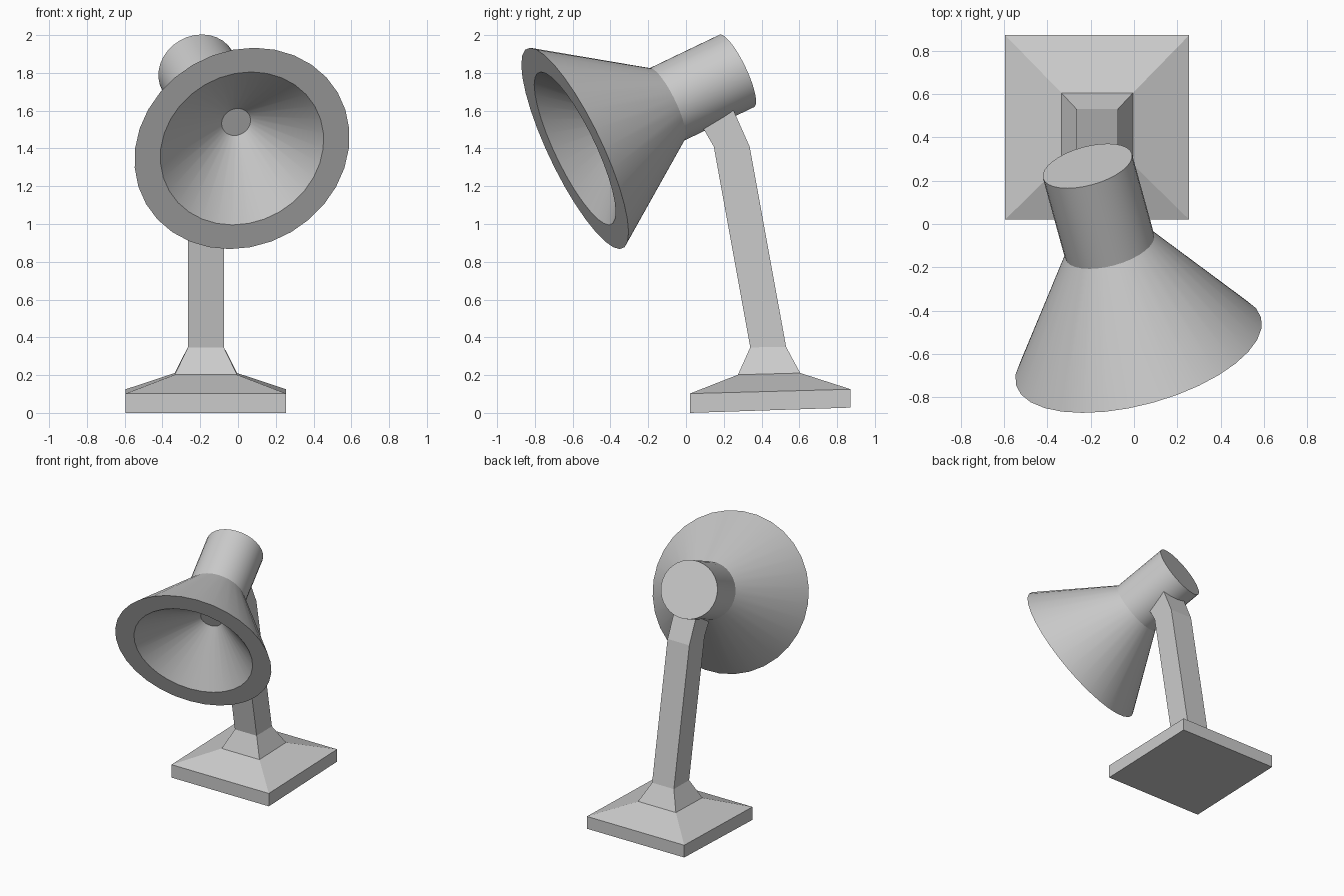
import bpy, math
from mathutils import Vector

if "Cube" in bpy.data.objects:
    bpy.data.objects.remove(bpy.data.objects["Cube"])


def loft(name, rings, smooth=False):
    """Skin a stack of equal-sized rings and cap both ends."""
    n = len(rings[0])
    verts = [p for ring in rings for p in ring]
    faces = [(a * n + i, a * n + (i + 1) % n, (a + 1) * n + (i + 1) % n, (a + 1) * n + i)
             for a in range(len(rings) - 1) for i in range(n)]
    faces += [tuple(reversed(range(n))), tuple(range(len(verts) - n, len(verts)))]
    mesh = bpy.data.meshes.new(name)
    mesh.from_pydata(verts, [], faces)
    obj = bpy.data.objects.new(name, mesh)
    bpy.context.collection.objects.link(obj)
    if smooth:
        bpy.context.view_layer.objects.active = obj
        obj.select_set(True)
        bpy.ops.object.shade_smooth_by_angle(angle=math.radians(25))
        obj.select_set(False)
    return obj


def rect(half, y0, z0, y1, z1, cx=-0.17):
    """Tilted rectangle: front edge at y0, z0 and back edge at y1, z1."""
    return [(cx - half, y0, z0), (cx + half, y0, z0),
            (cx + half, y1, z1), (cx - half, y1, z1)]


def circle(center, radius, quat, n=32):
    return [Vector(center) + quat @ Vector((radius * math.cos(2 * math.pi * i / n),
                                            radius * math.sin(2 * math.pi * i / n), 0))
            for i in range(n)]


# Slightly tilted base slab, flared foot and leaning arm
loft("base_and_arm", [
    rect(0.425, 0.02, 0.0, 0.872, 0.028),
    rect(0.425, 0.02, 0.102, 0.872, 0.125),
    rect(0.165, 0.275, 0.202, 0.605, 0.211),
    rect(0.095, 0.34, 0.347, 0.53, 0.349),
    rect(0.095, 0.147, 1.41, 0.337, 1.41),
    rect(0.095, 0.092, 1.505, 0.25, 1.605),
])

# Lamp head: cylinder housing, flared shade, flat rim and hollow inner cone
back = Vector((-0.215, 0.268, 1.81))
front = Vector((0.021, -0.588, 1.40))
axis = (front - back).normalized()
q = axis.to_track_quat('Z', 'Y')
loft("lamp_head", [
    circle(back, 0.213, q),
    circle(back + axis * 0.425, 0.213, q),
    circle(front, 0.587, q),
    circle(front, 0.446, q),
    circle((-0.01, -0.32, 1.54), 0.079, q),
], smooth=True)
